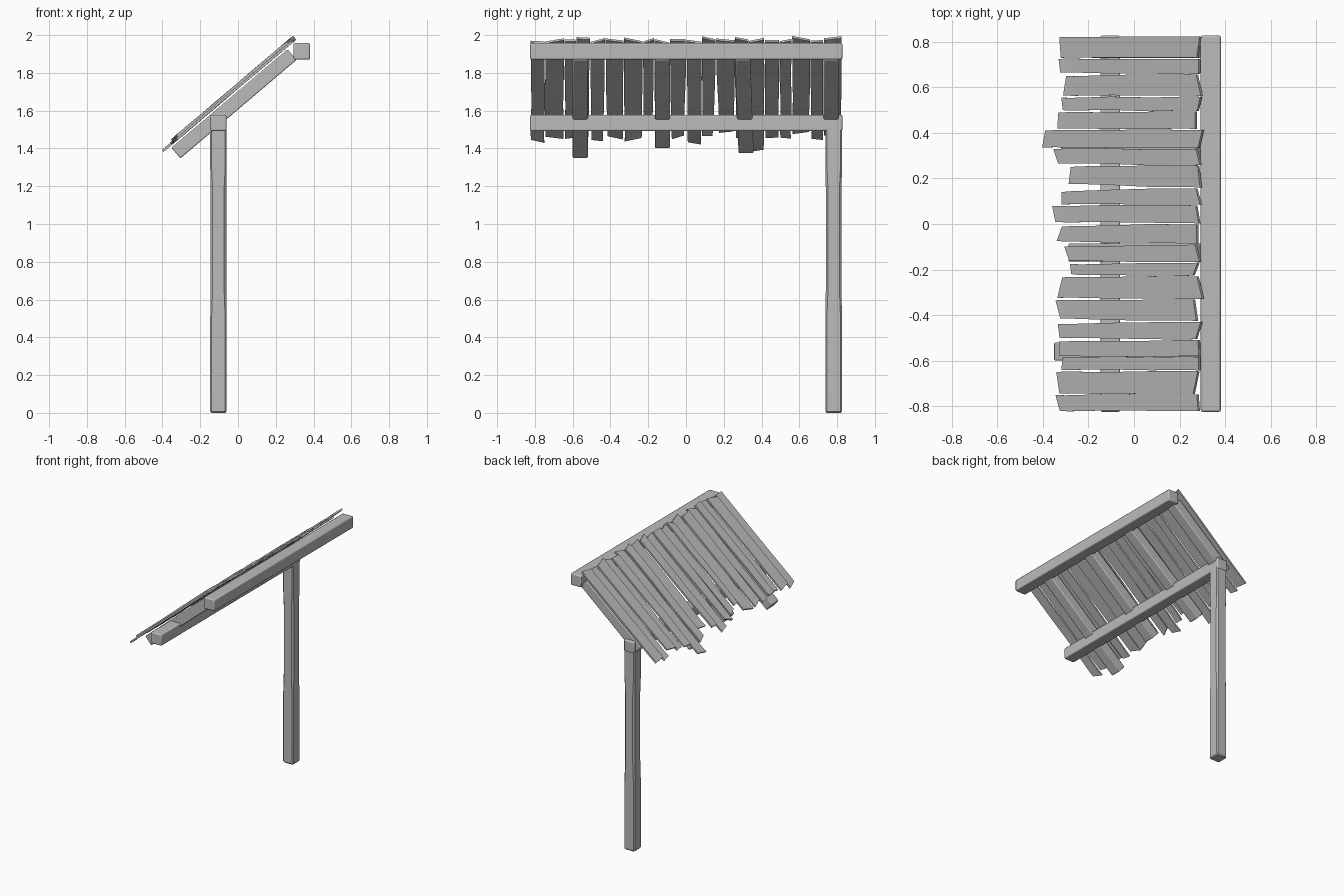
import bpy, bmesh, math, random
from mathutils import Vector

random.seed(4)
if "Cube" in bpy.data.objects:
    bpy.data.objects.remove(bpy.data.objects["Cube"])

wood = bpy.data.materials.new("grey_wood")
wood.use_nodes = True
GREY = (0.5, 0.5, 0.5, 1)
wood.diffuse_color = GREY
wood.node_tree.nodes["Principled BSDF"].inputs["Base Color"].default_value = GREY


def loft(name, rings, bevel=0.0):
    """Solid through a row of closed rings, with optional rounded edges."""
    bm = bmesh.new()
    rows = [[bm.verts.new(p) for p in ring] for ring in rings]
    n = len(rows[0])
    for a, b in zip(rows, rows[1:]):
        for i in range(n):
            j = (i + 1) % n
            bm.faces.new((a[i], a[j], b[j], b[i]))
    bm.faces.new(rows[0][::-1])
    bm.faces.new(rows[-1])
    bmesh.ops.recalc_face_normals(bm, faces=bm.faces)
    mesh = bpy.data.meshes.new(name)
    bm.to_mesh(mesh)
    bm.free()
    mesh.materials.append(wood)
    obj = bpy.data.objects.new(name, mesh)
    bpy.context.collection.objects.link(obj)
    if bevel:
        mod = obj.modifiers.new("rounded_edges", "BEVEL")
        mod.width, mod.segments = bevel, 2
    bpy.ops.object.select_all(action="DESELECT")
    obj.select_set(True)
    bpy.context.view_layer.objects.active = obj
    bpy.ops.object.shade_smooth_by_angle(angle=math.radians(35))
    return obj


def beam(name, x, z, half):
    square = ((-half, -half), (half, -half), (half, half), (-half, half))
    loft(name, [[(x + a, y, z + b) for a, b in square] for y in (-0.825, 0.828)], 0.008)


def chamfered(x, y, z, half, cut):
    k = half - cut
    return [(x + a * half, y + b * k, z) if flat else (x + a * k, y + b * half, z)
            for a, b, flat in ((1, -1, 1), (1, 1, 1), (1, 1, 0), (-1, 1, 0),
                               (-1, 1, 1), (-1, -1, 1), (-1, -1, 0), (1, -1, 0))]


# Horizontal beams
beam("lower_beam", -0.104, 1.535, 0.043)
beam("upper_beam", 0.337, 1.914, 0.044)

# Single post with worn edges along its middle
post_profile = ((0, 0.037, 0.006), (0.008, 0.043, 0.007), (0.5, 0.043, 0.007),
                (0.66, 0.042, 0.012), (1.18, 0.042, 0.012), (1.3, 0.043, 0.007), (1.5, 0.043, 0.007))
loft("post", [chamfered(-0.104, 0.782, z, h, c) for z, h, c in post_profile])

# Sloping frame: points on a pitched plane, lifted along its normal
PITCH = math.radians(40.3)
NORMAL = Vector((-math.sin(PITCH), 0, math.cos(PITCH)))


def on_slope(x, y, lift, height):
    return Vector((x, y, height + x * math.tan(PITCH))) + NORMAL * lift


# Rafters: low end x, y at low end, y at high end
for i, (x0, ya, yb) in enumerate(((-0.305, -0.56, -0.56), (-0.243, -0.125, -0.125),
                                  (-0.275, 0.318, 0.3), (-0.14, 0.768, 0.768))):
    rings = []
    for x, y in ((x0, ya), (0.31, yb)):
        rings.append([on_slope(x, y + s * 0.04, h, 1.606)
                      for s, h in ((-1, 0), (1, 0), (1, 0.074), (-1, 0.074))])
    loft(f"rafter_{i + 1}", rings, 0.006)

# Roof planks: low end x, then the two side edges at the low end
planks = (
    (-0.325, -0.82, -0.75), (-0.315, -0.745, -0.65), (-0.305, -0.64, -0.585),
    (-0.31, -0.58, -0.515), (-0.32, -0.5, -0.44), (-0.315, -0.415, -0.335),
    (-0.315, -0.325, -0.235), (-0.26, -0.22, -0.175), (-0.285, -0.16, -0.1),
    (-0.31, -0.075, -0.01), (-0.34, 0.01, 0.08), (-0.3, 0.085, 0.14),
    (-0.27, 0.175, 0.25), (-0.325, 0.265, 0.33), (-0.385, 0.335, 0.41),
    (-0.315, 0.42, 0.49), (-0.305, 0.5, 0.555), (-0.285, 0.565, 0.65),
    (-0.315, 0.665, 0.725), (-0.305, 0.73, 0.82))
for i, (x0, a, b) in enumerate(planks):
    # high-end edges meet the neighbouring planks
    top_a = -0.822 if i == 0 else (planks[i - 1][2] + a) / 2 + 0.002
    top_b = 0.822 if i == len(planks) - 1 else (b + planks[i + 1][1]) / 2 - 0.002
    x1 = 0.3 + random.uniform(-0.015, 0.004)
    low = 0.005 + 0.011 * (i % 2)
    skew = [random.uniform(-0.012, 0.012) for _ in range(2)]
    rings = []
    for t in (0, 0.06, 0.35, 0.65, 0.94, 1):
        wob = random.uniform(-0.003, 0.003) if 0 < t < 1 else 0
        blend = min(1, t * 1.4)
        ya = a + (top_a - a) * blend + wob
        yb = b + (top_b - b) * blend + wob
        x = x0 + (x1 - x0) * t
        s = skew[0] * (1 - t) + skew[1] * t
        lift = low + random.uniform(-0.002, 0.002)
        rings.append([on_slope(x - s, ya, lift, 1.71), on_slope(x + s, yb, lift, 1.71),
                      on_slope(x + s, yb, lift + 0.013, 1.71), on_slope(x - s, ya, lift + 0.013, 1.71)])
    loft(f"roof_plank_{i + 1}", rings)
